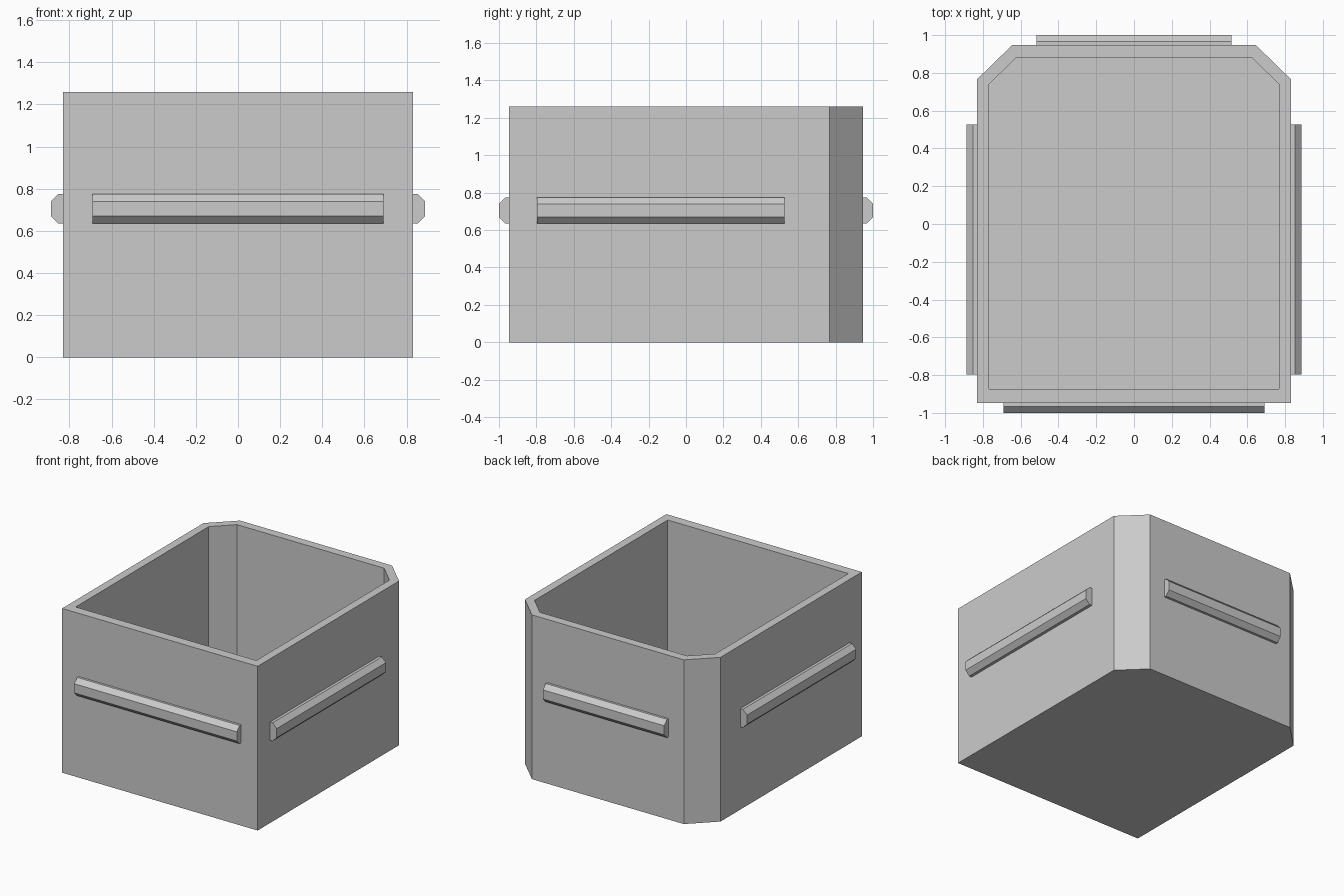
import bpy
import bmesh
from mathutils import Matrix, Vector
from math import radians

if "Cube" in bpy.data.objects:
    bpy.data.objects.remove(bpy.data.objects["Cube"], do_unlink=True)

grey = bpy.data.materials.new("plain grey")
grey.use_nodes = True
COLOUR = (0.6, 0.6, 0.6, 1)
grey.diffuse_color = COLOUR
grey.node_tree.nodes["Principled BSDF"].inputs["Base Color"].default_value = COLOUR

HEIGHT, FLOOR = 1.26, 0.07


def finish(name, bm):
    bmesh.ops.recalc_face_normals(bm, faces=bm.faces)
    mesh = bpy.data.meshes.new(name)
    bm.to_mesh(mesh)
    bm.free()
    mesh.materials.append(grey)
    obj = bpy.data.objects.new(name, mesh)
    bpy.context.collection.objects.link(obj)
    return obj


def footprint(half_x, front, back, cut_x, cut_y):
    """Rectangle whose two back corners are cut off."""
    right = [(half_x, front), (half_x, cut_y), (cut_x, back)]
    return right + [(-x, y) for x, y in reversed(right)]


# Open bin: outer wall, rim, inner wall, floor and underside
outer = footprint(0.83, -0.947, 0.947, 0.645, 0.767)
inner = footprint(0.767, -0.873, 0.88, 0.625, 0.74)
bm = bmesh.new()
rings = [[bm.verts.new((x, y, z)) for x, y in outline]
         for outline, z in ((outer, 0), (outer, HEIGHT), (inner, HEIGHT), (inner, FLOOR))]
for low, high in zip(rings, rings[1:]):
    for i in range(len(low)):
        j = (i + 1) % len(low)
        bm.faces.new((low[i], low[j], high[j], high[i]))
bm.faces.new(rings[0])
bm.faces.new(rings[-1])
finish("bin_body", bm)


# Bevelled rail: cross-section in depth and height, drawn out along the wall
def rail(name, wall, reach, start, end, angle):
    top, bevel = 0.07, 0.035
    section = [(wall, -top), (reach - bevel, -top), (reach, -bevel),
               (reach, bevel), (reach - bevel, top), (wall, top)]
    bm = bmesh.new()
    face = bm.faces.new([bm.verts.new((start, -d, 0.705 + h)) for d, h in section])
    out = bmesh.ops.extrude_face_region(bm, geom=[face])["geom"]
    bmesh.ops.translate(bm, verts=[v for v in out if isinstance(v, bmesh.types.BMVert)],
                        vec=Vector((end - start, 0, 0)))
    bm.transform(Matrix.Rotation(radians(angle), 4, "Z"))
    finish(name, bm)


rail("front_rail", 0.947, 1.0, -0.69, 0.69, 0)
rail("back_rail", 0.947, 1.0, -0.515, 0.515, 180)
rail("left_rail", 0.83, 0.887, -0.797, 0.527, 90)
rail("right_rail", 0.83, 0.887, -0.527, 0.797, -90)
